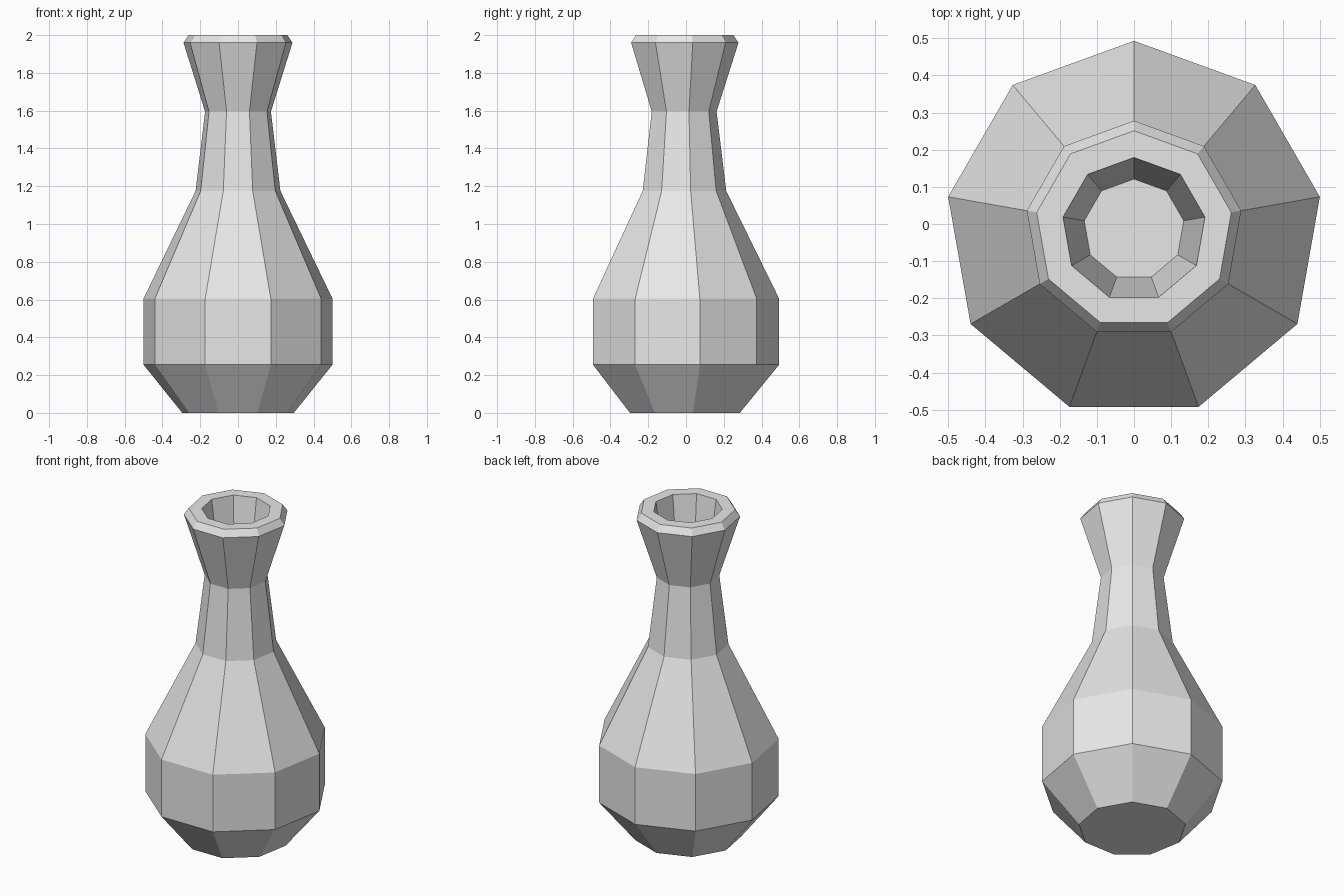
import bpy, bmesh
from math import cos, sin, tau

cube = bpy.data.objects.get("Cube")
if cube:
    bpy.data.objects.remove(cube, do_unlink=True)

SIDES = 9
CENTRE_Y = -0.015

# Outside from base to rim, then down the inside of the neck: (radius, height)
PROFILE = [
    (0.30, 0.0), (0.508, 0.255), (0.508, 0.605), (0.228, 1.175),
    (0.177, 1.595), (0.293, 1.96), (0.266, 2.0),
    (0.194, 2.0), (0.136, 1.6),
]

# Plain grey clay
clay = bpy.data.materials.new("grey_clay")
clay.use_nodes = True
grey = (0.8, 0.8, 0.8, 1.0)
clay.diffuse_color = grey
for node in clay.node_tree.nodes:
    if node.type == "BSDF_PRINCIPLED":
        node.inputs["Base Color"].default_value = grey


def ring(bm, radius, height):
    """Polygon ring with one corner pointing to the back."""
    angles = [tau * i / SIDES for i in range(SIDES)]
    return [bm.verts.new((-radius * sin(a), CENTRE_Y + radius * cos(a), height))
            for a in angles]


# Faceted vase body, with base and inner floor closed
bm = bmesh.new()
rings = [ring(bm, r, z) for r, z in PROFILE]
for low, high in zip(rings, rings[1:]):
    for i in range(SIDES):
        j = (i + 1) % SIDES
        bm.faces.new((low[i], low[j], high[j], high[i]))
bm.faces.new(rings[0][::-1])
bm.faces.new(rings[-1])
bmesh.ops.recalc_face_normals(bm, faces=bm.faces)

mesh = bpy.data.meshes.new("vase")
bm.to_mesh(mesh)
bm.free()
mesh.materials.append(clay)
vase = bpy.data.objects.new("vase", mesh)
bpy.context.collection.objects.link(vase)
